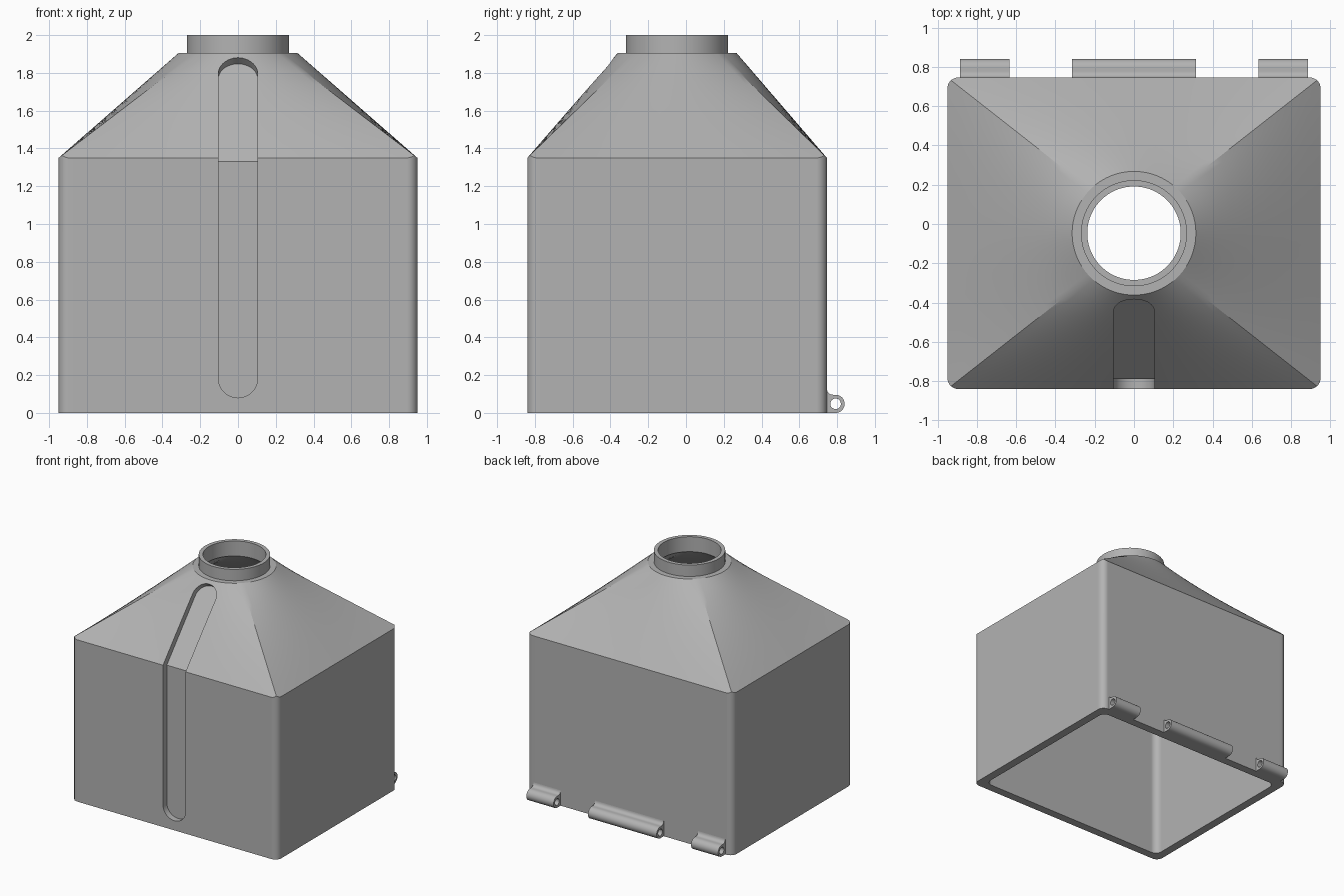
import bpy, bmesh, math
from mathutils import Vector

cube = bpy.data.objects.get("Cube")
if cube:
    bpy.data.objects.remove(cube, do_unlink=True)

grey = bpy.data.materials.new("plain grey")
grey.use_nodes = True
colour = (0.45, 0.45, 0.45, 1)
grey.diffuse_color = colour
grey.node_tree.nodes["Principled BSDF"].inputs["Base Color"].default_value = colour

HX, HY, CY = 0.95, 0.793, -0.047      # half width, half depth, centre in y
SHOULDER, COLLAR, TOP = 1.35, 1.905, 2.0
WALL, SIDE = 0.07, 24


def skin(name, rings):
    """Closed solid through a list of equal-length rings."""
    bm = bmesh.new()
    loops = [[bm.verts.new(p) for p in ring] for ring in rings]
    n = len(loops[0])
    for a, b in zip(loops, loops[1:]):
        for i in range(n):
            j = (i + 1) % n
            bm.faces.new((a[i], a[j], b[j], b[i]))
    bm.faces.new(loops[0][::-1])
    bm.faces.new(loops[-1])
    bmesh.ops.recalc_face_normals(bm, faces=bm.faces)
    mesh = bpy.data.meshes.new(name)
    bm.to_mesh(mesh)
    bm.free()
    mesh.materials.append(grey)
    obj = bpy.data.objects.new(name, mesh)
    bpy.context.collection.objects.link(obj)
    return obj


def boolean(obj, other, operation):
    """Apply a boolean and discard the cutter."""
    mod = obj.modifiers.new("cut", 'BOOLEAN')
    mod.object, mod.operation, mod.solver = other, operation, 'EXACT'
    other.hide_render = True
    bpy.context.view_layer.objects.active = obj
    bpy.ops.object.modifier_apply(modifier=mod.name)
    bpy.data.objects.remove(other, do_unlink=True)


def finish(obj):
    bpy.ops.object.select_all(action='DESELECT')
    obj.select_set(True)
    bpy.context.view_layer.objects.active = obj
    bpy.ops.object.shade_smooth_by_angle(angle=math.radians(28))
    mod = obj.modifiers.new("even shading", 'WEIGHTED_NORMAL')
    mod.keep_sharp = True


def rectangle(hx, hy, z):
    corners = [Vector((sx * hx, CY + sy * hy, z))
               for sx, sy in ((1, -1), (1, 1), (-1, 1), (-1, -1))]
    return [corners[k].lerp(corners[(k + 1) % 4], i / SIDE)
            for k in range(4) for i in range(SIDE)]


def circle(r, z):
    angles = [math.radians(-45 + 90 * i / SIDE) for i in range(4 * SIDE)]
    return [Vector((r * math.cos(a), CY + r * math.sin(a), z)) for a in angles]


def rounded_prism(hx, hy, r):
    ring = []
    for k, (sx, sy) in enumerate(((1, 1), (-1, 1), (-1, -1), (1, -1))):
        for i in range(9):
            a = math.radians(90 * (k + i / 8))
            ring.append((sx * (hx - r) + r * math.cos(a),
                         CY + sy * (hy - r) + r * math.sin(a)))
    return skin("rounding", [[(x, y, z) for x, y in ring] for z in (-1, 3)])


def hood(name, inset, bottom, shoulder, collar, r_slope, r_neck, top):
    """Box that blends from a rectangle to a round neck, with rounded corners."""
    hx, hy = HX - inset, HY - inset
    low, high = rectangle(hx, hy, shoulder), circle(r_slope, collar)
    rings = [rectangle(hx, hy, bottom)]
    rings += [[a.lerp(b, t / 10) for a, b in zip(low, high)] for t in range(11)]
    if r_neck != r_slope:
        rings.append(circle(r_neck, collar))
    rings.append(circle(r_neck, top))
    obj = skin(name, rings)
    boolean(obj, rounded_prism(hx + 1e-4, hy + 1e-4, 0.055), 'INTERSECT')
    return obj


# Hollow hood with neck
body = hood("hood_body", 0, 0, SHOULDER, COLLAR, 0.315, 0.27, TOP)
cavity = hood("cavity", WALL, -0.2, SHOULDER - 0.026, COLLAR - 0.03, 0.238, 0.238, TOP + 0.2)
boolean(body, cavity, 'DIFFERENCE')

# Round-ended groove folded over the front shoulder
DEPTH, HALF, REACH = 0.05, 0.104, 0.15
front = CY - HY
slope = Vector((0, CY - 0.315 - front, COLLAR - SHOULDER)).normalized()
normal = Vector((0, -slope.z, slope.y))
miter = (Vector((0, -1, 0)) + normal)
miter /= 1 + normal.dot(Vector((0, -1, 0)))
fold = Vector((0, front, SHOULDER))
low_len, high_len = SHOULDER - 0.08, 0.70
stations = []
for i in range(15):
    a = math.pi / 2 * i / 14
    stations.append((HALF * (1 - math.cos(a)), max(HALF * math.sin(a), 0.001)))
path = [(fold - Vector((0, 0, low_len - s)), Vector((0, -1, 0)), w) for s, w in stations]
path.append((fold, miter, HALF))
path += [(fold + slope * (high_len - s), normal, w) for s, w in reversed(stations)]
rings = []
for p, n, w in path:
    side, floor, outer = Vector((w, 0, 0)), p - n * DEPTH, p + n * REACH
    rings.append([floor - side, floor + side, outer + side, outer - side])
boolean(body, skin("groove", rings), 'DIFFERENCE')
finish(body)

# Hinge knuckles along the lower back edge
R, PIN, KY = 0.048, 0.028, 0.792
back = CY + HY
outline = [(back - 0.02, 0.0)]
outline += [(KY + R * math.sin(a), R - R * math.cos(a))
            for a in (math.pi * i / 16 for i in range(17))]
FILLET = 0.032
outline += [(back + FILLET * (1 - math.sin(a)), 2 * R + FILLET * (1 - math.cos(a)))
            for a in (math.pi / 2 * i / 6 for i in range(7))]
outline.append((back - 0.02, 2 * R + FILLET))
pin = [(KY + PIN * math.cos(a), R + PIN * math.sin(a))
       for a in (math.tau * i / 24 for i in range(24))]
for name, x0, x1 in (("hinge_right", -0.885, -0.635),
                     ("hinge_middle", -0.317, 0.317),
                     ("hinge_left", 0.635, 0.885)):
    knuckle = skin(name, [[(x, y, z) for y, z in outline] for x in (x0, x1)])
    hole = skin("pin_hole", [[(x, y, z) for y, z in pin] for x in (x0 - 0.1, x1 + 0.1)])
    boolean(knuckle, hole, 'DIFFERENCE')
    finish(knuckle)
